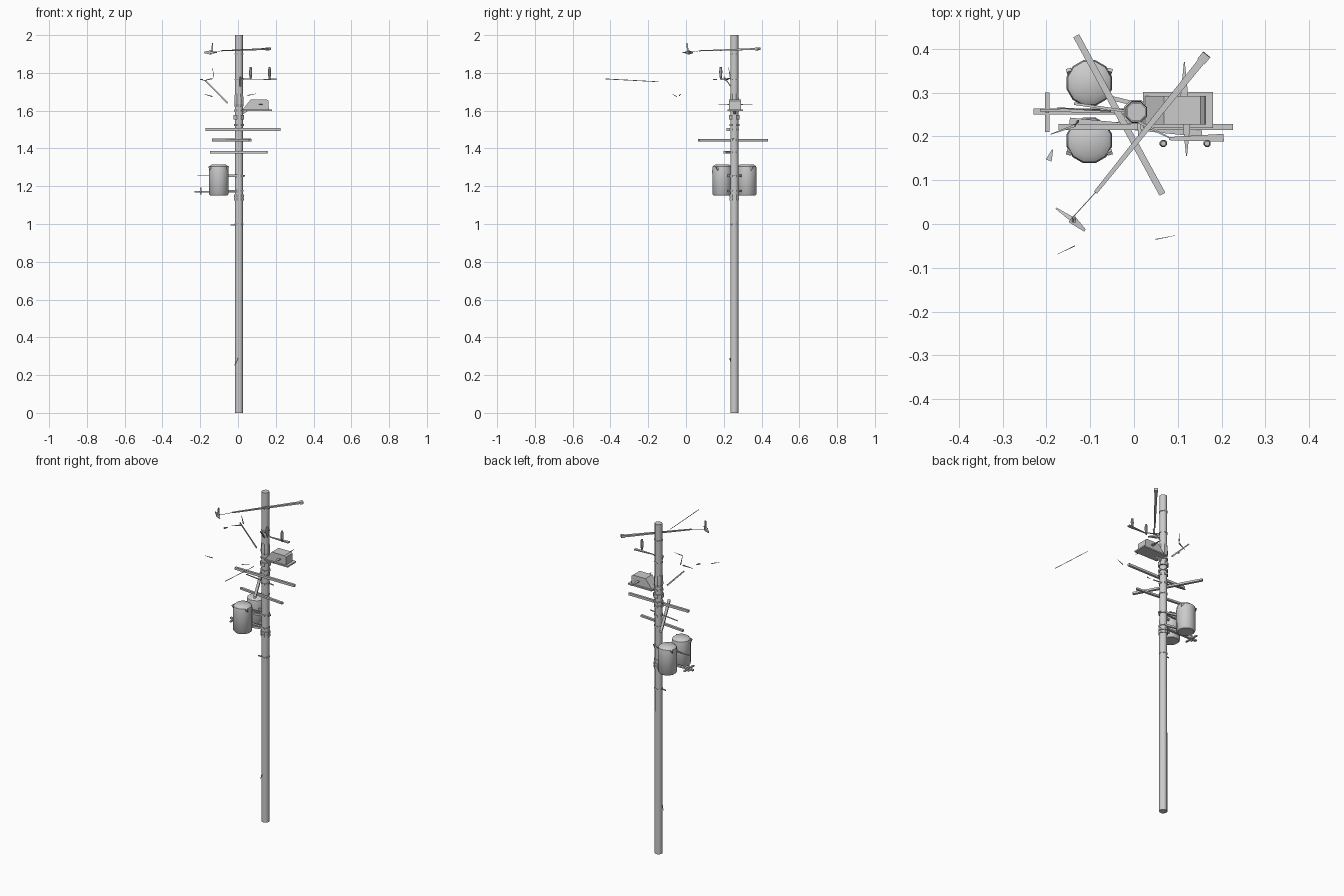
import bpy, bmesh, math
from mathutils import Vector

PX, PY, PR = 0.005, 0.256, 0.022   # pole axis and radius


def finish(name, bm, smooth=None):
    bmesh.ops.recalc_face_normals(bm, faces=bm.faces)
    me = bpy.data.meshes.new(name)
    bm.to_mesh(me)
    bm.free()
    ob = bpy.data.objects.new(name, me)
    bpy.context.collection.objects.link(ob)
    if smooth:
        bpy.ops.object.select_all(action='DESELECT')
        ob.select_set(True)
        bpy.context.view_layer.objects.active = ob
        bpy.ops.object.shade_smooth_by_angle(angle=math.radians(smooth))
    return ob


def bar(name, p, q, w, h, t0=1.0, t1=1.0):
    """Rectangular bar from p to q, width w, height h, end tapers t0 and t1."""
    p, q = Vector(p), Vector(q)
    d = (q - p).normalized()
    ref = Vector((0, 0, 1)) if abs(d.z) < 0.95 else Vector((0, 1, 0))
    side = d.cross(ref).normalized()
    up = side.cross(d)
    bm = bmesh.new()
    ends = [[bm.verts.new(c + side * (a * w * t / 2) + up * (b * h * t / 2))
             for a, b in ((-1, -1), (1, -1), (1, 1), (-1, 1))]
            for c, t in ((p, t0), (q, t1))]
    bm.faces.new(ends[0])
    bm.faces.new(ends[1])
    for i in range(4):
        j = (i + 1) % 4
        bm.faces.new((ends[0][i], ends[0][j], ends[1][j], ends[1][i]))
    return finish(name, bm)


def lathe(name, x, y, profile, n, smooth=None):
    """Closed turned body from (radius, z) pairs."""
    bm = bmesh.new()
    rings = [[bm.verts.new((x + r * math.cos(2 * math.pi * (i + .5) / n),
                            y + r * math.sin(2 * math.pi * (i + .5) / n), z))
              for i in range(n)] for r, z in profile]
    bm.faces.new(rings[0])
    bm.faces.new(rings[-1])
    for a, b in zip(rings, rings[1:]):
        for i in range(n):
            j = (i + 1) % n
            bm.faces.new((a[i], a[j], b[j], b[i]))
    return finish(name, bm, smooth)


# Pole
lathe("pole", PX, PY, [(PR + .0015, 0), (PR + .0005, 2)], 8, 50)

# Steel bands around the pole
for z, h, r in ((1.0, .006, .025), (1.132, .014, .028), (1.15, .012, .028),
                (1.175, .008, .027), (1.255, .01, .028), (1.38, .008, .025),
                (1.445, .01, .026), (1.5, .012, .027), (1.525, .01, .029),
                (1.565, .022, .03), (1.60, .01, .027), (1.765, .006, .025),
                (1.90, .006, .025)):
    lathe("pole_band", PX, PY, [(r, z - h / 2), (r, z + h / 2)], 8)
bar("band_bolt", (-.04, .25, .995), (.025, .245, .995), .006, .005)
bar("pole_tag", (-.019, .242, .25), (-.002, .232, .29), .003, .006, .3)

# Pair of transformer tanks with lids and hangers
for y, s in ((.191, -1), (.322, 1)):
    lathe("transformer_tank", -.102, y,
          [(.046, 1.15), (.053, 1.158), (.054, 1.285), (.051, 1.305), (.037, 1.316)], 12, 40)
    for a in (-1, 1):
        bar("tank_lid_clamp", (-.102 + a * .044, y + s * .02, 1.285),
            (-.102 + a * .047, y + s * .03, 1.305), .012, .008)
    for z in (1.175, 1.255):
        bar("tank_hanger", (-.07, y - s * .03, z), (PX, PY + s * .018, z), .01, .012)
bar("upper_tank_bracket", (-.215, .26, 1.255), (.038, .257, 1.255), .012, .007, .5)
bar("lower_tank_bracket", (-.23, .257, 1.17), (0, .257, 1.17), .014, .009)
bar("lower_tank_crosspiece", (-.198, .21, 1.172), (-.198, .30, 1.172), .012, .01, .8, .8)
bar("lower_tank_pin", (-.198, .257, 1.155), (-.198, .257, 1.193), .008, .008)

# Crossarms
bar("main_crossarm", (-.173, .222, 1.5), (.226, .222, 1.5), .014, .014)
bar("diagonal_crossarm", (-.132, .43, 1.444), (.065, .068, 1.444), .015, .012)
bar("lower_crossarm", (-.147, .236, 1.38), (.155, .206, 1.38), .014, .011)
bar("crossarm_spacer", (-.137, .275, 1.452), (.068, .245, 1.452), .01, .006, .6, .6)
bar("top_crossarm", (-.088, .072, 1.917), (.163, .383, 1.927), .017, .01, .5)
bar("top_crossarm_cap", (.153, .371, 1.926), (.166, .387, 1.928), .021, .014)

# Insulator held out beyond the top crossarm
bar("top_wire", (-.088, .072, 1.917), (-.14, .015, 1.908), .002, .002)
bar("top_insulator_arm", (-.178, .036, 1.908), (-.143, .012, 1.908), .006, .012, .6, 1.8)
bar("top_insulator_arm", (-.143, .012, 1.908), (-.112, -.015, 1.908), .02, .012, 1, .3)
bar("top_insulator_pin", (-.137, .01, 1.905), (-.135, .006, 1.957), .01, .01, 1, .6)

# Switch box with its wide tray and chamfered top
bar("switch_box_tray", (.02, .26, 1.602), (.18, .26, 1.602), .082, .008)
bm = bmesh.new()
front, back = [[bm.verts.new((x, y, z)) for x, z in
                ((.025, 1.606), (.163, 1.606), (.162, 1.652), (.152, 1.66), (.068, 1.66))]
               for y in (.227, .292)]
bm.faces.new(front)
bm.faces.new(back)
for i in range(5):
    j = (i + 1) % 5
    bm.faces.new((front[i], front[j], back[j], back[i]))
finish("switch_box", bm)
bar("switch_box_fin", (.12, .24, 1.632), (.12, .155, 1.632), .02, .005, 1, .1)
bar("switch_box_fin", (.115, .28, 1.632), (.115, .37, 1.632), .02, .005, 1, .1)
bar("switch_box_support", (PX, .258, 1.575), (.06, .258, 1.61), .014, .012)
lathe("upper_clamp", PX, PY, [(.024, 1.62), (.027, 1.635), (.026, 1.66), (.0235, 1.69)], 8)

# Small upper arm carrying two cutout insulators
bar("upper_arm", (.08, .195, 1.766), (.205, .197, 1.766), .018, .007, .4)
bar("upper_arm_brace", (.01, .233, 1.77), (.085, .195, 1.766), .006, .006, 1, .5)
for x in (.067, .167):
    lathe("cutout_insulator", x, .184,
          [(.004, 1.766), (.008, 1.785), (.009, 1.81), (.006, 1.83)], 8)
bar("cutout_bracket", (.012, .236, 1.73), (.013, .20, 1.78), .008, .006)

# Diagonal strut and loose lead pieces on the left
bar("diagonal_strut", (-.173, .265, 1.76), (-.055, .258, 1.64), .006, .014, .5, .6)
bar("left_lead", (-.19, .205, 1.757), (-.135, .225, 1.77), .006, .006, .3)
bar("left_lead_clip", (-.195, .145, 1.765), (-.186, .17, 1.765), .014, .006, 1, .2)
bar("left_lead_tail", (-.135, .225, 1.83), (-.128, .235, 1.775), .004, .006, .3)

# Thin service wires in front of the pole
bar("service_wire", (.21, -.425, 1.768), (.21, -.145, 1.753), .0006, .007, .6, .5)
bar("service_wire_end", (-.177, -.07, 1.687), (-.135, -.05, 1.675), .002, .005, .3)
bar("service_wire_end", (.05, -.035, 1.68), (.096, -.026, 1.69), .002, .005, 1, .3)
